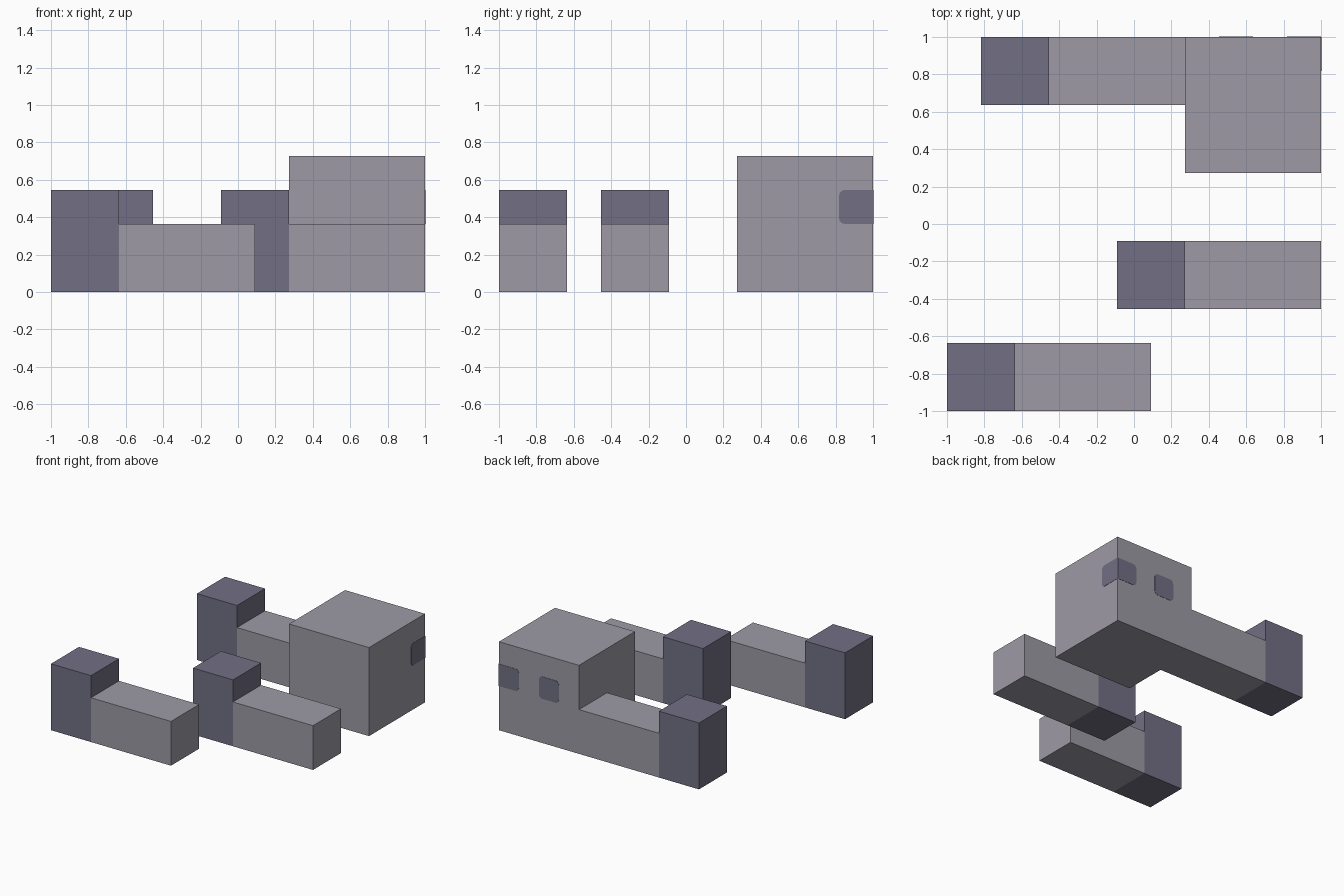
import bpy, bmesh, math
from mathutils import Vector

if "Cube" in bpy.data.objects:
    bpy.data.objects.remove(bpy.data.objects["Cube"])

U = 2 / 11  # the model sits on an 11 x 11 grid


def material(name, rgb):
    lin = [((c / 255 + 0.055) / 1.055) ** 2.4 for c in rgb]
    m = bpy.data.materials.new(name)
    m.diffuse_color = (*lin, 1)
    m.use_nodes = True
    m.node_tree.nodes["Principled BSDF"].inputs["Base Color"].default_value = m.diffuse_color
    return m


GREY = material("light grey", (157, 154, 165))
DARK = material("dark violet grey", (114, 111, 132))


def finish(name, bm, mat):
    bmesh.ops.recalc_face_normals(bm, faces=bm.faces)
    me = bpy.data.meshes.new(name)
    bm.to_mesh(me)
    bm.free()
    me.materials.append(mat)
    ob = bpy.data.objects.new(name, me)
    bpy.context.collection.objects.link(ob)
    return ob


def box(name, lo, hi, mat):
    """Box between two corners in grid units, origin at front left bottom."""
    lo, hi = Vector(lo), Vector(hi)
    bm = bmesh.new()
    bmesh.ops.create_cube(bm, size=1)
    for v in bm.verts:
        p = (lo + hi) / 2 + Vector([a * b for a, b in zip(v.co, hi - lo)])
        v.co = p * U - Vector((1, 1, 0))
    return finish(name, bm, mat)


def bent_piece(name, x, y):
    """Flat two-unit bar with a raised dark end."""
    box(name + "_end", (x, y, 0), (x + 2, y + 2, 3), DARK)
    box(name + "_bar", (x + 2, y, 0), (x + 6, y + 2, 2), GREY)


def spot(name, a, b, normal, round_b_only):
    """Thin plate from a to b along the wall, with rounded free corners."""
    r, t = 0.03, 0.002
    z0, z1 = 2 * U, 3 * U
    s = math.copysign(1, b - a)
    pts = []
    corners = [(a, z0, 1, 1, 180), (b, z0, -1, 1, 270), (b, z1, -1, -1, 0), (a, z1, 1, -1, 90)]
    for cx, cz, dx, dz, start in corners:
        if round_b_only and cx == a:
            pts.append((cx, cz))
            continue
        for i in range(4):
            ang = math.radians(start + 30 * i)
            pts.append((cx + s * (dx * r + r * math.cos(ang)), cz + dz * r + r * math.sin(ang)))
    bm = bmesh.new()
    if normal == "x":
        vs = [bm.verts.new((1, p, z)) for p, z in pts]
        out = Vector((t, 0, 0))
    else:
        vs = [bm.verts.new((p, 1, z)) for p, z in pts]
        out = Vector((0, t, 0))
    f = bm.faces.new(vs)
    ex = bmesh.ops.extrude_face_region(bm, geom=[f])
    for v in ex["geom"]:
        if isinstance(v, bmesh.types.BMVert):
            v.co += out
    return finish(name, bm, DARK)


# three bent pieces, the back one running into the head block
bent_piece("front_piece", 0, 0)
bent_piece("middle_piece", 5, 3)
bent_piece("back_piece", 1, 9)

# head block
box("head", (7, 7, 0), (11, 11, 4), GREY)

# eye spots: one wraps the back right corner, one on the back wall
spot("corner_eye_side", 1, 1 - U, "x", True)
spot("corner_eye_back", 1, 1 - U, "y", True)
spot("inner_eye", 1 - 2 * U, 1 - 3 * U, "y", False)
